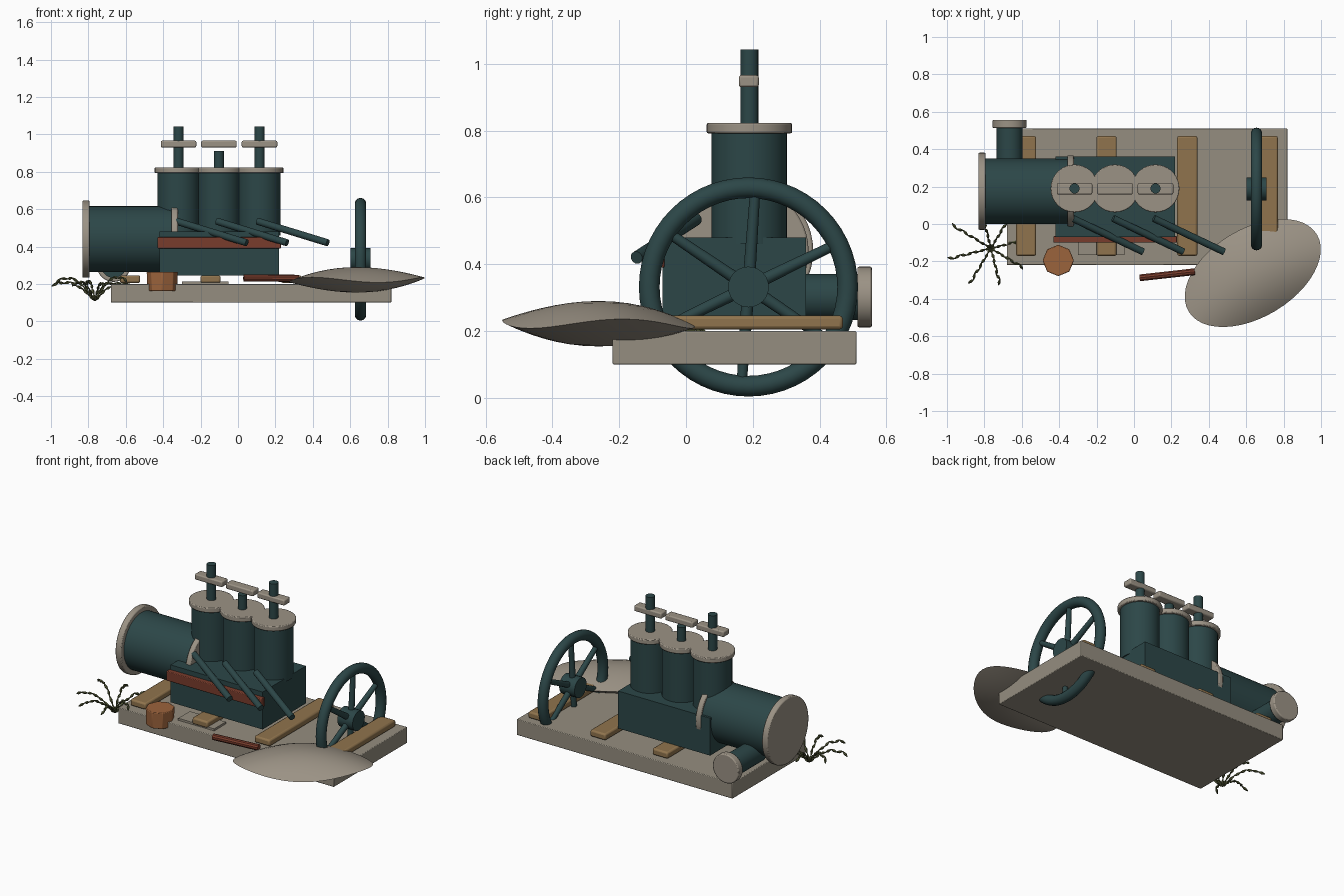
import bpy, bmesh, math, random
from math import sin, cos, pi, radians
from mathutils import Vector, Matrix

random.seed(4)
cube = bpy.data.objects.get("Cube")
if cube:
    bpy.data.objects.remove(cube, do_unlink=True)


def material(name, r, g, b):
    m = bpy.data.materials.new(name)
    m.use_nodes = True
    m.diffuse_color = (r, g, b, 1)
    m.node_tree.nodes["Principled BSDF"].inputs["Base Color"].default_value = (r, g, b, 1)
    return m


TEAL = material("dark_teal_iron", 0.025, 0.062, 0.064)
STONE = material("grey_stone", 0.30, 0.27, 0.215)
STEEL = material("pale_metal", 0.33, 0.29, 0.235)
WOOD = material("plank_wood", 0.28, 0.175, 0.075)
COPPER = material("orange_wood", 0.33, 0.125, 0.045)
RUST = material("rust_red", 0.19, 0.045, 0.025)
LEAF = material("olive_leaf", 0.07, 0.08, 0.03)


def finish(bm, name, mat, smooth=True, bevel=0):
    bmesh.ops.recalc_face_normals(bm, faces=bm.faces)
    me = bpy.data.meshes.new(name)
    bm.to_mesh(me)
    bm.free()
    me.materials.append(mat)
    ob = bpy.data.objects.new(name, me)
    bpy.context.collection.objects.link(ob)
    if bevel:
        mod = ob.modifiers.new("bevel", 'BEVEL')
        mod.width = bevel
        mod.segments = 2
        mod.limit_method = 'ANGLE'
    if smooth:
        bpy.ops.object.select_all(action='DESELECT')
        ob.select_set(True)
        bpy.context.view_layer.objects.active = ob
        bpy.ops.object.shade_smooth_by_angle(angle=radians(35))
    return ob


def box(name, mat, lo, hi, bevel=0):
    lo, hi = Vector(lo), Vector(hi)
    bm = bmesh.new()
    bmesh.ops.create_cube(bm, size=1, matrix=Matrix.Translation((lo + hi) / 2)
                          @ Matrix.Diagonal((*(hi - lo), 1)))
    return finish(bm, name, mat, bevel > 0, bevel)


def add_rod(bm, a, b, r1, r2=None, sides=32):
    a, b = Vector(a), Vector(b)
    turn = (b - a).to_track_quat('Z', 'Y').to_matrix().to_4x4()
    bmesh.ops.create_cone(bm, cap_ends=True, segments=sides, radius1=r1,
                          radius2=r1 if r2 is None else r2, depth=(b - a).length,
                          matrix=Matrix.Translation((a + b) / 2) @ turn)


def rod(name, mat, a, b, r, sides=32, bevel=0, r2=None):
    bm = bmesh.new()
    add_rod(bm, a, b, r, r2, sides)
    return finish(bm, name, mat, True, bevel)


# Base slab, cross planks and loose sheet
box("base_slab", STONE, (-0.68, -0.22, 0.10), (0.82, 0.51, 0.20), 0.004)
for i, x in enumerate((-0.577, -0.147, 0.285, 0.715)):
    box(f"plank_{i + 1}", WOOD, (x - 0.054, -0.17, 0.205), (x + 0.054, 0.47, 0.246), 0.01)
box("loose_sheet", STONE, (-0.30, -0.165, 0.198), (-0.05, -0.05, 0.213))

# Crankcase with side rail
box("crankcase", TEAL, (-0.42, -0.07, 0.245), (0.22, 0.36, 0.48))
box("side_rail", RUST, (-0.43, -0.10, 0.39), (0.23, -0.065, 0.45), 0.004)

# Upright cylinders with caps, valve stems, rocker bars and exhausts
for i, x in enumerate((-0.318, -0.102, 0.115)):
    n = i + 1
    top = 0.912 if i == 1 else 1.043
    rod(f"cylinder_{n}", TEAL, (x, 0.19, 0.46), (x, 0.19, 0.80), 0.113)
    rod(f"cylinder_cap_{n}", STEEL, (x, 0.19, 0.792), (x, 0.19, 0.823), 0.128, bevel=0.005)
    rod(f"valve_stem_{n}", TEAL, (x, 0.19, 0.81), (x, 0.19, top), 0.027, 16)
    box(f"rocker_bar_{n}", STEEL, (x - 0.095, 0.158, 0.93), (x + 0.095, 0.218, 0.966), 0.007)
    rod(f"exhaust_pipe_{n}", TEAL, (x - 0.01, 0.03, 0.535), (x + 0.365, -0.148, 0.42), 0.019, 16)

# Boiler drum along x with end flanges
rod("boiler_drum", TEAL, (-0.81, 0.175, 0.44), (-0.33, 0.175, 0.44), 0.176, 48)
for name, x0, x1 in (("outer_flange", -0.832, -0.793), ("inner_flange", -0.356, -0.322)):
    rod(name, STEEL, (x0, 0.175, 0.44), (x1, 0.175, 0.44), 0.206 if x0 < -0.5 else 0.192,
        48, 0.006)

# Rear outlet pipe
rod("outlet_pipe", TEAL, (-0.665, 0.25, 0.302), (-0.665, 0.53, 0.302), 0.069)
rod("outlet_flange", STEEL, (-0.665, 0.513, 0.302), (-0.665, 0.557, 0.302), 0.091, bevel=0.006)

# Flywheel: swept rim, spokes and hub
hub = Vector((0.655, 0.187, 0.332))
bm = bmesh.new()
major, minor, ring, tube = 0.297, 0.031, 56, 14
grid = [[bm.verts.new(hub + Vector((minor * sin(2 * pi * j / tube),
                                    (major + minor * cos(2 * pi * j / tube)) * cos(2 * pi * i / ring),
                                    (major + minor * cos(2 * pi * j / tube)) * sin(2 * pi * i / ring))))
         for j in range(tube)] for i in range(ring)]
for i in range(ring):
    for j in range(tube):
        bm.faces.new((grid[i][j], grid[i - 1][j], grid[i - 1][j - 1], grid[i][j - 1]))
finish(bm, "flywheel_rim", TEAL)
bm = bmesh.new()
for k in range(6):
    a = radians(26 + 60 * k)
    add_rod(bm, hub, hub + Vector((0, cos(a), sin(a))) * major, 0.019, 0.015, 12)
finish(bm, "flywheel_spokes", TEAL)
rod("flywheel_hub", TEAL, hub - Vector((0.053, 0, 0)), hub + Vector((0.053, 0, 0)), 0.061, 24)

# Flat boulder: lens with a wavy rim
bm = bmesh.new()
bmesh.ops.create_uvsphere(bm, u_segments=48, v_segments=20, radius=1)
for v in bm.verts:
    r = min(1, math.hypot(v.co.x, v.co.y))
    t = math.atan2(v.co.y, v.co.x)
    side = 1 if v.co.z > 0.001 else -1 if v.co.z < -0.001 else 0
    v.co.z = side * 0.068 * (1 - r * r) + 0.014 * r ** 3 * cos(3 * t + radians(93))
bmesh.ops.transform(bm, verts=bm.verts, matrix=Matrix.Translation((0.635, -0.262, 0.222))
                    @ Matrix.Rotation(radians(31), 4, 'Z') @ Matrix.Diagonal((0.40, 0.236, 1, 1)))
finish(bm, "flat_boulder", STEEL)

# Bucket and dropped bar
rod("bucket", COPPER, (-0.405, -0.195, 0.163), (-0.405, -0.195, 0.265), 0.081, 8, 0.004, 0.084)
rod("dropped_bar", RUST, (0.03, -0.288, 0.232), (0.325, -0.255, 0.23), 0.019, 10)

# Weed: arching stems with leaf-like swellings
root = Vector((-0.765, -0.13, 0.11))
bm = bmesh.new()
for k in range(8):
    a = radians(45 * k + 14)
    reach = random.uniform(0.19, 0.25)
    height = random.uniform(0.09, 0.13)
    pts = []
    for s in range(8):
        t = s / 7
        wob = 0.008 * (-1) ** s * t
        pts.append(root + Vector((reach * t * cos(a) - wob * sin(a),
                                  reach * t * sin(a) + wob * cos(a),
                                  height * sin(min(1, t * 1.1) * 2.1) + wob)))
    for s in range(7):
        mid = pts[s].lerp(pts[s + 1], 0.5)
        add_rod(bm, pts[s], mid, 0.003, 0.009, 5)
        add_rod(bm, mid, pts[s + 1], 0.009, 0.003, 5)
finish(bm, "weed", LEAF, False)
